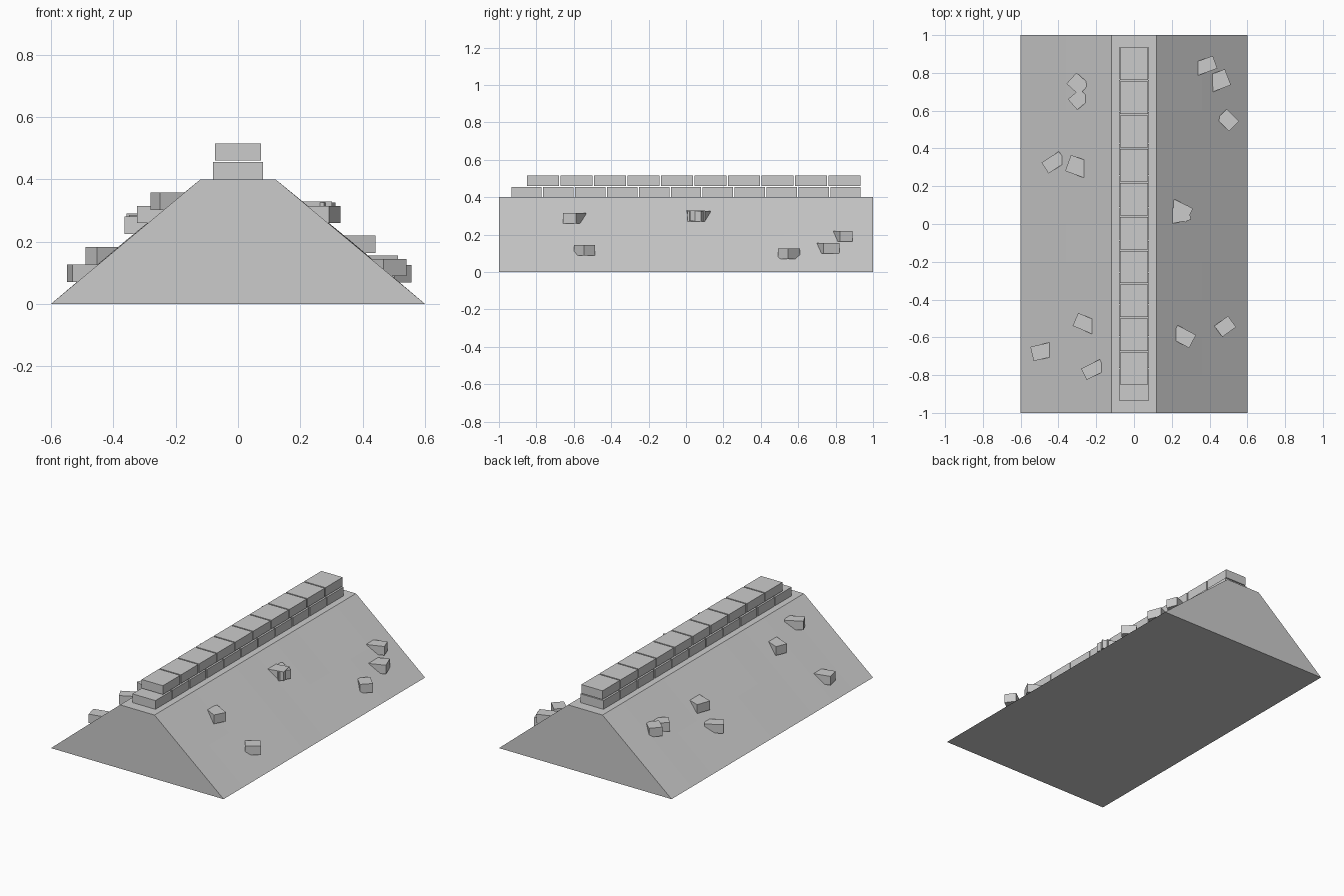
import bpy, bmesh, random
from math import radians, cos, sin
from mathutils import Matrix, Vector

if "Cube" in bpy.data.objects:
    bpy.data.objects.remove(bpy.data.objects["Cube"])

random.seed(4)

def material(name, rgb):
    m = bpy.data.materials.new(name)
    m.diffuse_color = (*rgb, 1)
    m.use_nodes = True
    m.node_tree.nodes["Principled BSDF"].inputs["Base Color"].default_value = m.diffuse_color
    return m

STONE = material("grey stone", (0.6, 0.6, 0.6))

def finish(bm, name):
    bmesh.ops.recalc_face_normals(bm, faces=bm.faces)
    me = bpy.data.meshes.new(name)
    bm.to_mesh(me)
    bm.free()
    me.materials.append(STONE)
    ob = bpy.data.objects.new(name, me)
    bpy.context.collection.objects.link(ob)
    return ob

def add_box(bm, centre, size, angle=0):
    mat = (Matrix.Translation(centre) @ Matrix.Rotation(angle, 4, 'Z')
           @ Matrix.Diagonal((*size, 1)))
    bmesh.ops.create_cube(bm, size=1, matrix=mat)

# Earth bank: trapezoid swept along y, slopes very slightly uneven
bm = bmesh.new()
profile = [(-0.6, 0), (-0.36, 0.2), (-0.12, 0.4), (0.12, 0.4), (0.36, 0.2), (0.6, 0)]
STEPS = 10
rings = []
for i in range(STEPS + 1):
    ring = []
    for j, (x, z) in enumerate(profile):
        if j in (1, 4) and 0 < i < STEPS:
            z += random.uniform(-0.002, 0.004)
        ring.append(bm.verts.new((x, -1 + 2 * i / STEPS, z)))
    rings.append(ring)
for a, b in zip(rings, rings[1:]):
    for j in range(6):
        k = (j + 1) % 6
        bm.faces.new((a[j], a[k], b[k], b[j]))
bm.faces.new(rings[0])
bm.faces.new(rings[-1])
finish(bm, "earth_bank")

# Two staggered courses of wall blocks along the crest
def course(name, count, y0, y1, half_width, z0, z1):
    bm = bmesh.new()
    pitch = (y1 - y0) / count
    for i in range(count):
        add_box(bm, (0, y0 + pitch * (i + 0.5), (z0 + z1) / 2),
                (2 * half_width, pitch - 0.008, z1 - z0))
    finish(bm, name)

course("lower_wall_course", 11, -0.938, 0.938, 0.08, 0.398, 0.455)
course("upper_wall_course", 10, -0.855, 0.938, 0.074, 0.46, 0.515)

# Fallen stones: outer face centre x, y, outward angle, width, length, top z
fallen = [
    (0.429, 0.857, 20, 0.071, 0.11, 0.22),
    (0.497, 0.778, 21, 0.09, 0.11, 0.155),
    (0.524, 0.577, 45, 0.09, 0.075, 0.125),
    (0.294, 0.061, 11, 0.08, 0.11, 0.329),
    (0.294, 0.045, -27, 0.082, 0.11, 0.325),
    (0.310, -0.622, -28, 0.078, 0.11, 0.315),
    (0.519, -0.516, 36, 0.072, 0.09, 0.145),
    (-0.331, 0.772, 138, 0.079, 0.09, 0.29),
    (-0.325, 0.632, 221, 0.075, 0.085, 0.285),
    (-0.471, 0.296, 213, 0.068, 0.11, 0.182),
    (-0.349, 0.323, 160, 0.09, 0.11, 0.28),
    (-0.310, -0.505, 157, 0.074, 0.11, 0.315),
    (-0.540, -0.688, 193, 0.077, 0.11, 0.127),
    (-0.265, -0.796, 207, 0.066, 0.11, 0.357),
]
for x, y, deg, width, length, top in fallen:
    a = radians(deg)
    bm = bmesh.new()
    centre = Vector((x, y, top - 0.028)) - Vector((cos(a), sin(a), 0)) * length / 2
    add_box(bm, centre, (length, width, 0.056), a)
    finish(bm, "fallen_stone")
